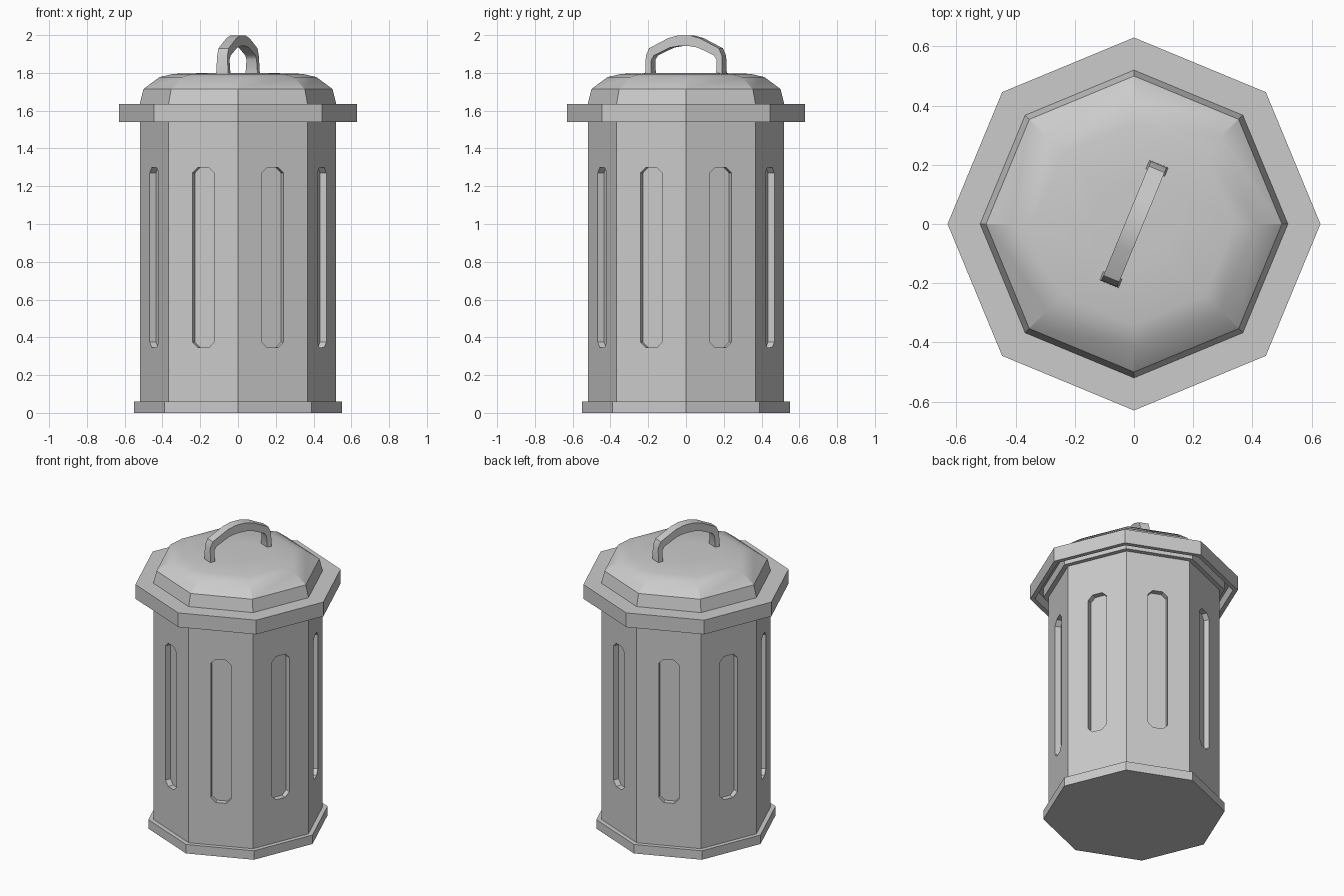
import bpy, bmesh
from math import sin, cos, pi, radians
from mathutils import Vector

if "Cube" in bpy.data.objects:
    bpy.data.objects.remove(bpy.data.objects["Cube"])

SIDES = 8


def finish(name, bm, angle=25):
    bmesh.ops.remove_doubles(bm, verts=bm.verts, dist=1e-5)
    bmesh.ops.recalc_face_normals(bm, faces=bm.faces)
    mesh = bpy.data.meshes.new(name)
    bm.to_mesh(mesh)
    bm.free()
    ob = bpy.data.objects.new(name, mesh)
    bpy.context.collection.objects.link(ob)
    bpy.ops.object.select_all(action='DESELECT')
    ob.select_set(True)
    bpy.context.view_layer.objects.active = ob
    bpy.ops.object.shade_smooth_by_angle(angle=radians(angle))
    return ob


def bridge(bm, a, b):
    for i in range(len(a)):
        j = (i + 1) % len(a)
        bm.faces.new((a[i], a[j], b[j], b[i]))


def octagon_stack(name, profile):
    """Eight-sided solid through (radius, z) rings, capped at both ends."""
    bm = bmesh.new()
    rings = [[bm.verts.new((r * cos(2 * pi * k / SIDES), r * sin(2 * pi * k / SIDES), z))
              for k in range(SIDES)] for r, z in profile]
    for a, b in zip(rings, rings[1:]):
        bridge(bm, a, b)
    bm.faces.new(rings[0])
    bm.faces.new(rings[-1])
    return finish(name, bm)


# Can body: every side panel carries a recessed slot with clipped corners
R, Z0, Z1 = 0.52, 0.03, 1.62
half = R * sin(pi / SIDES)
apothem = R * cos(pi / SIDES)
sw, s0, s1, c, depth = 0.062, 0.345, 1.30, 0.03, 0.036
slot = [(-sw + c, s0), (sw - c, s0), (sw, s0 + c), (sw, s1 - c),
        (sw - c, s1), (-sw + c, s1), (-sw, s1 - c), (-sw, s0 + c)]
bm = bmesh.new()
for k in range(SIDES):
    a = 2 * pi * (k + 0.5) / SIDES
    n, t = Vector((cos(a), sin(a), 0)), Vector((-sin(a), cos(a), 0))

    def put(u, z, d=0.0):
        return bm.verts.new(n * (apothem - d) + t * u + Vector((0, 0, z)))

    corner = [put(-half, Z0), put(half, Z0), put(half, Z1), put(-half, Z1)]
    rim = [put(u, z) for u, z in slot]
    floor = [put(u, z, depth) for u, z in slot]
    for i in range(4):
        j = (i + 1) % 4
        bm.faces.new((corner[i], corner[j], rim[2 * i + 1], rim[2 * i]))
        bm.faces.new((corner[j], rim[(2 * i + 2) % 8], rim[2 * i + 1]))
    bridge(bm, rim, floor)
    bm.faces.new(floor)
bmesh.ops.remove_doubles(bm, verts=bm.verts, dist=1e-5)
bmesh.ops.holes_fill(bm, edges=[e for e in bm.edges if e.is_boundary], sides=0)
finish("can_body", bm)

# Foot ring and hidden collar under the lid
octagon_stack("base_ring", [(0.55, 0), (0.55, 0.06), (0.515, 0.06)])
octagon_stack("top_collar", [(0.515, 1.545), (0.55, 1.545), (0.55, 1.61), (0.515, 1.61)])

# Lid: hollow overhanging rim and domed top
octagon_stack("lid", [(0.50, 1.61), (0.60, 1.61), (0.60, 1.54), (0.63, 1.54),
                      (0.63, 1.635), (0.52, 1.635), (0.50, 1.715),
                      (0.415, 1.778), (0.34, 1.795), (0.15, 1.80)])

# Arched handle, half profile mirrored and swept across its width
outer = [(0.22, 1.785), (0.218, 1.89), (0.20, 1.93), (0.09, 1.984), (0.035, 1.998)]
inner = [(0.187, 1.785), (0.187, 1.87), (0.172, 1.892), (0.08, 1.934), (0.03, 1.942)]
full = [p + [(-x, z) for x, z in reversed(p)] for p in (outer, inner)]
d = Vector((cos(radians(67.5)), sin(radians(67.5)), 0))
side = Vector((-d.y, d.x, 0))
bm = bmesh.new()
sections = []
for (xo, zo), (xi, zi) in zip(*full):
    w = 0.035 if zo < 1.8 else 0.029
    sections.append([bm.verts.new(d * x + side * s + Vector((0, 0, z)))
                     for x, z, s in ((xo, zo, -w), (xo, zo, w), (xi, zi, w), (xi, zi, -w))])
for a, b in zip(sections, sections[1:]):
    bridge(bm, a, b)
bm.faces.new(sections[0])
bm.faces.new(sections[-1])
finish("lid_handle", bm, 35)
